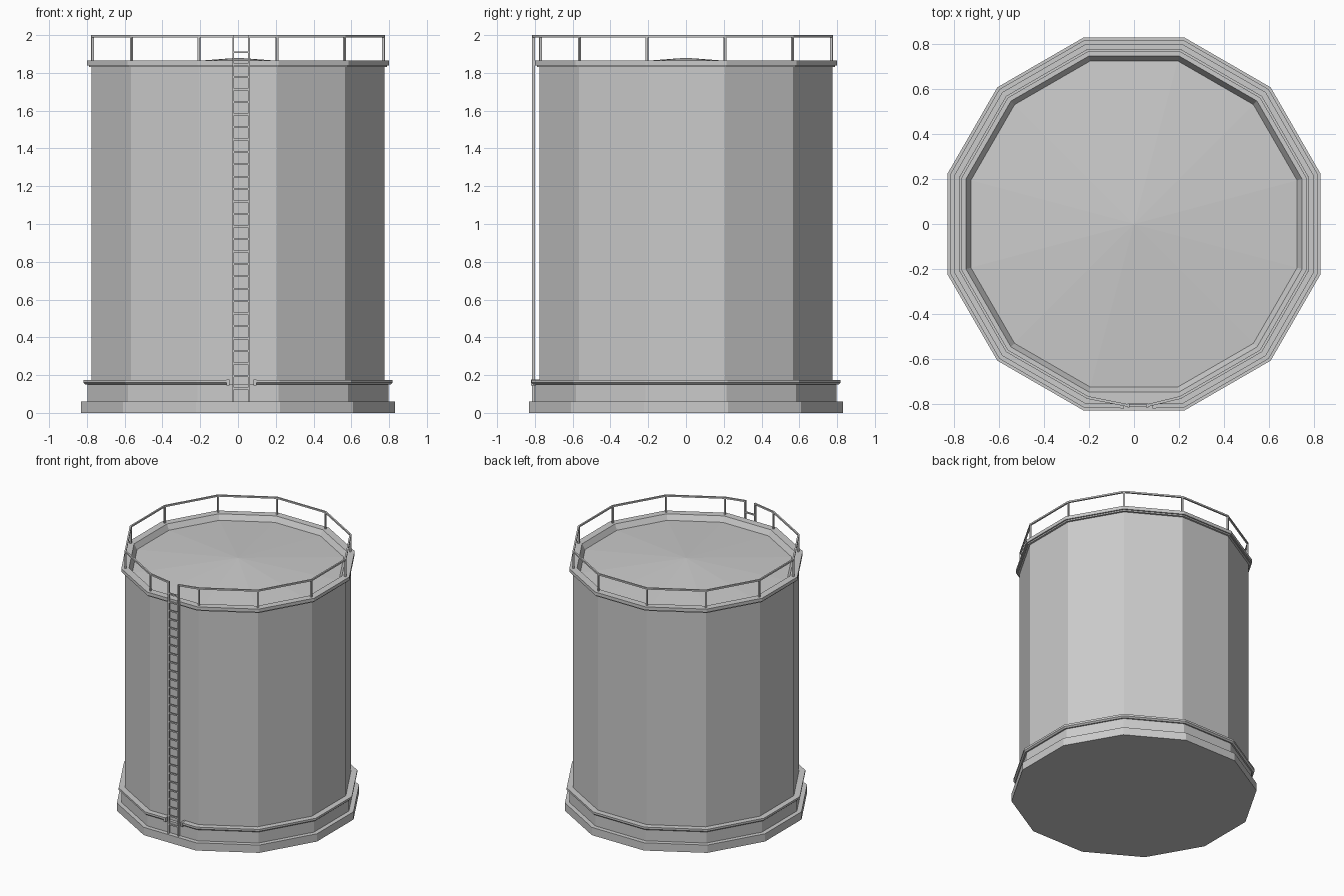
import bpy, bmesh, math
from mathutils import Matrix, Vector

if "Cube" in bpy.data.objects:
    bpy.data.objects.remove(bpy.data.objects["Cube"])

SIDES = 12
LADDER_X = 0.017


def corner(apothem, k):
    r = apothem / math.cos(math.pi / SIDES)
    a = math.radians(-75 + 30 * k)
    return r * math.cos(a), r * math.sin(a)


def finish(name, bm):
    bmesh.ops.recalc_face_normals(bm, faces=bm.faces)
    me = bpy.data.meshes.new(name)
    bm.to_mesh(me)
    bm.free()
    ob = bpy.data.objects.new(name, me)
    bpy.context.collection.objects.link(ob)
    return ob


def ring(name, profile, closed=True, gap=None, pull=0.0):
    """Sweep an (apothem, z) profile round the 12-gon. closed: profile loops
    on itself; gap: (left x, right x) opening at the front."""
    bm = bmesh.new()
    rows = []
    for a, z in profile:
        pts = [corner(a, k) for k in range(SIDES)]
        if gap:
            pts = [(gap[1], -a - pull)] + pts + [(gap[0], -a - pull)]
        rows.append([bm.verts.new((x, y, z)) for x, y in pts])
    n, m = len(rows), len(rows[0])
    for i in range(n if closed else n - 1):
        p, q = rows[i], rows[(i + 1) % n]
        for k in range(m - 1 if gap else m):
            j = (k + 1) % m
            bm.faces.new((p[k], p[j], q[j], q[k]))
    if gap:
        bm.faces.new([r[0] for r in rows])
        bm.faces.new([r[-1] for r in rows])
    elif not closed:
        # close the underside and fan the top to an apex
        bm.faces.new(rows[0])
        apex = bm.verts.new((0, 0, 1.88))
        for k in range(m):
            bm.faces.new((rows[-1][k], rows[-1][(k + 1) % m], apex))
    return finish(name, bm)


def boxes(name, items):
    """Several boxes (centre, size, turn about z) in one object."""
    bm = bmesh.new()
    for c, s, turn in items:
        mat = (Matrix.Translation(Vector(c)) @ Matrix.Rotation(turn, 4, 'Z')
               @ Matrix.Diagonal((*s, 1)))
        bmesh.ops.create_cube(bm, size=1, matrix=mat)
    return finish(name, bm)


# Tank: foundation, lower band, wall, top rim and shallow conical roof
ring("tank_body", [(0.83, 0), (0.83, 0.06), (0.797, 0.06), (0.797, 0.15),
                   (0.775, 0.15), (0.775, 1.83), (0.79, 1.83), (0.79, 1.84),
                   (0.80, 1.84), (0.80, 1.865), (0.747, 1.865),
                   (0.725, 1.825)], closed=False)

# Lower flange, interrupted behind the ladder
ring("lower_flange", [(0.77, 0.15), (0.807, 0.15), (0.818, 0.16),
                      (0.818, 0.175), (0.77, 0.175)], gap=(-0.05, 0.085))
boxes("flange_ends", [((x, -0.798, 0.16), (0.016, 0.044, 0.032), 0)
                      for x in (-0.053, 0.09)])

# Guard rail, bending out to meet the ladder
ring("guard_rail", [(0.765, 1.988), (0.777, 1.988), (0.777, 2.0),
                    (0.765, 2.0)],
     gap=(LADDER_X - 0.042, LADDER_X + 0.042), pull=0.036)
boxes("rail_posts", [((*corner(0.771, k), 1.925), (0.012, 0.012, 0.13),
                      math.radians(-75 + 30 * k)) for k in range(SIDES)])

# Ladder
boxes("ladder_stringers", [((LADDER_X + s * 0.042, -0.807, 1.03),
                            (0.01, 0.016, 1.94), 0) for s in (-1, 1)])
boxes("ladder_rungs", [((LADDER_X, -0.807, 0.13 + i * 0.0659),
                        (0.084, 0.01, 0.01), 0) for i in range(28)])
